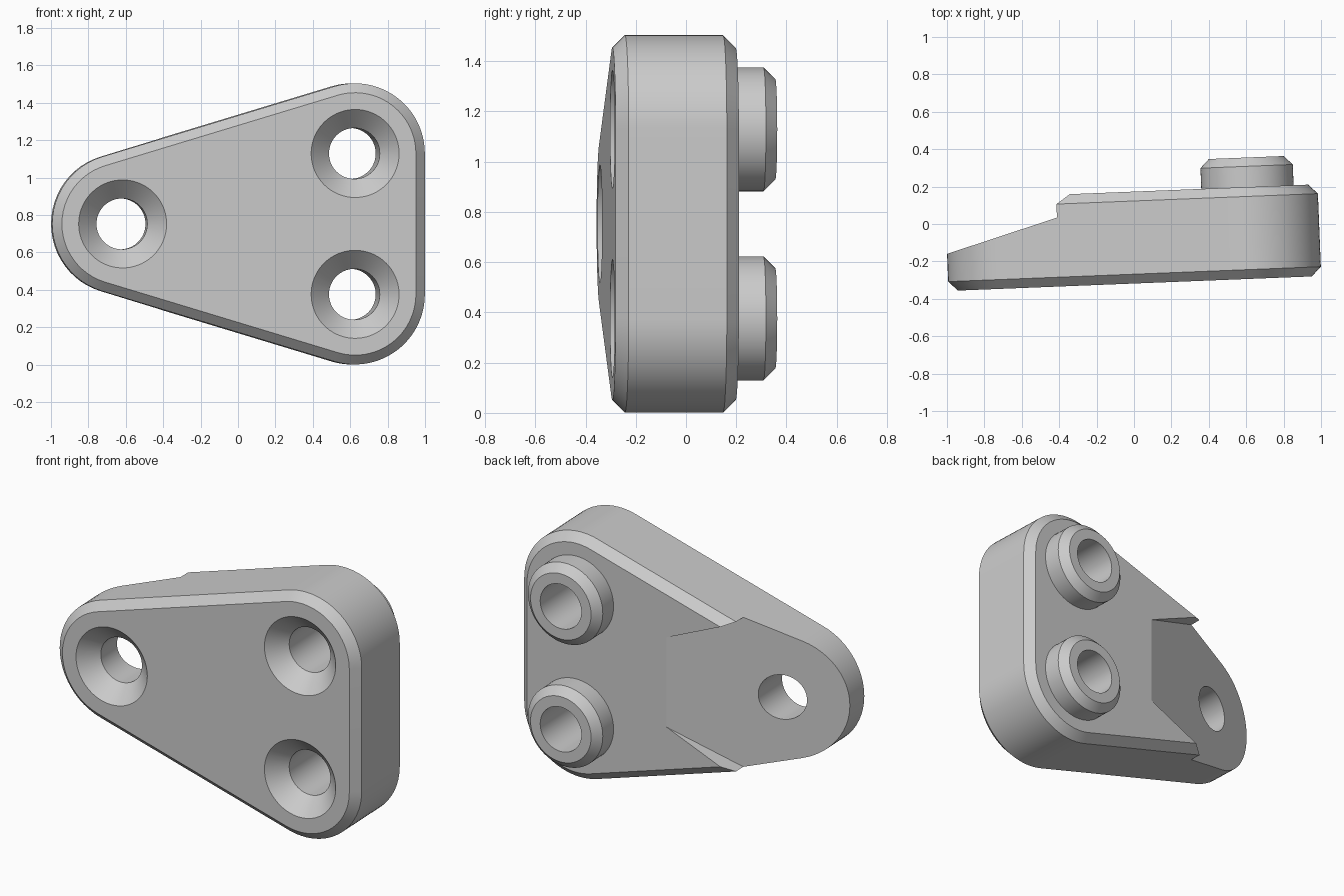
import bpy, bmesh, math

if "Cube" in bpy.data.objects:
    bpy.data.objects.remove(bpy.data.objects["Cube"])

TILT = math.asin(0.04)          # plate leans slightly about z
ZC, RAD, CH = 0.7525, 0.375, 0.05
FRONT, BACK, BOSS_TOP = -0.318, 0.173, 0.331
HOLES = [(-0.63, ZC), (0.614, ZC + 0.3765), (0.614, ZC - 0.3765)]


def skin(name, rings, tilt=TILT):
    """Closed solid from a stack of matching point loops."""
    bm = bmesh.new()
    loops = [[bm.verts.new(p) for p in ring] for ring in rings]
    n = len(loops[0])
    for a, b in zip(loops, loops[1:]):
        for i in range(n):
            j = (i + 1) % n
            bm.faces.new((a[i], a[j], b[j], b[i]))
    bm.faces.new(loops[0][::-1])
    bm.faces.new(loops[-1])
    bmesh.ops.recalc_face_normals(bm, faces=bm.faces[:])
    me = bpy.data.meshes.new(name)
    bm.to_mesh(me)
    bm.free()
    ob = bpy.data.objects.new(name, me)
    ob.rotation_euler.z = tilt
    bpy.context.collection.objects.link(ob)
    return ob


def lathe(name, center, profile, n=72):
    """Round solid along the plate's thickness; profile = (radius, depth)."""
    return skin(name, [[(center[0] + r * math.cos(2 * math.pi * i / n), d,
                         center[1] + r * math.sin(2 * math.pi * i / n))
                        for i in range(n)] for r, d in profile])


def outline(r, depth, steps=24):
    """Rounded triangle around the three hole centres."""
    t = math.pi / 2 + math.atan2(0.3765, 1.244)
    arcs = [(HOLES[1], 0, t), (HOLES[0], t, 2 * math.pi - t),
            (HOLES[2], 2 * math.pi - t, 2 * math.pi)]
    pts = []
    for (u, z), a0, a1 in arcs:
        for i in range(steps + 1):
            a = a0 + (a1 - a0) * i / steps
            pts.append((u + r * math.cos(a), depth, z + r * math.sin(a)))
    return pts


def boolean(target, tool, op):
    tool.hide_render = True
    mod = target.modifiers.new(op, 'BOOLEAN')
    mod.object, mod.operation, mod.solver = tool, op, 'EXACT'
    bpy.context.view_layer.objects.active = target
    bpy.ops.object.modifier_apply(modifier=mod.name)
    bpy.data.objects.remove(tool)


# Chamfered plate
plate = skin("mounting_plate", [outline(RAD - CH, FRONT), outline(RAD, FRONT + CH),
                                outline(RAD, BACK - CH), outline(RAD - CH, BACK)])

# Sloped relief on the back of the narrow end, with flared side walls
plan = [(0.01, 0.275), (-0.41, 0.457), (-0.7, 0.583), (-1.2, 0.583)]
plan += [(x, -z) for x, z in reversed(plan)]
relief = skin("relief_cutter", [[(x, -0.16 + 0.33 * (x + 1), ZC + z) for x, z in plan],
                                [(x, 0.6, ZC + z) for x, z in plan]], 0)
boolean(plate, relief, 'DIFFERENCE')

# Raised bosses behind the two right holes
for c in HOLES[1:]:
    boss = lathe("boss", c, [(0.247, 0.0), (0.247, BOSS_TOP - 0.047), (0.2, BOSS_TOP)])
    boolean(plate, boss, 'UNION')

# Countersunk through holes
for c in HOLES:
    drill = lathe("drill", c, [(0.285, FRONT - 0.05), (0.136, FRONT + 0.1), (0.136, 0.6)])
    boolean(plate, drill, 'DIFFERENCE')

bpy.ops.object.select_all(action='DESELECT')
plate.select_set(True)
bpy.context.view_layer.objects.active = plate
bpy.ops.object.shade_smooth_by_angle(angle=math.radians(25))
